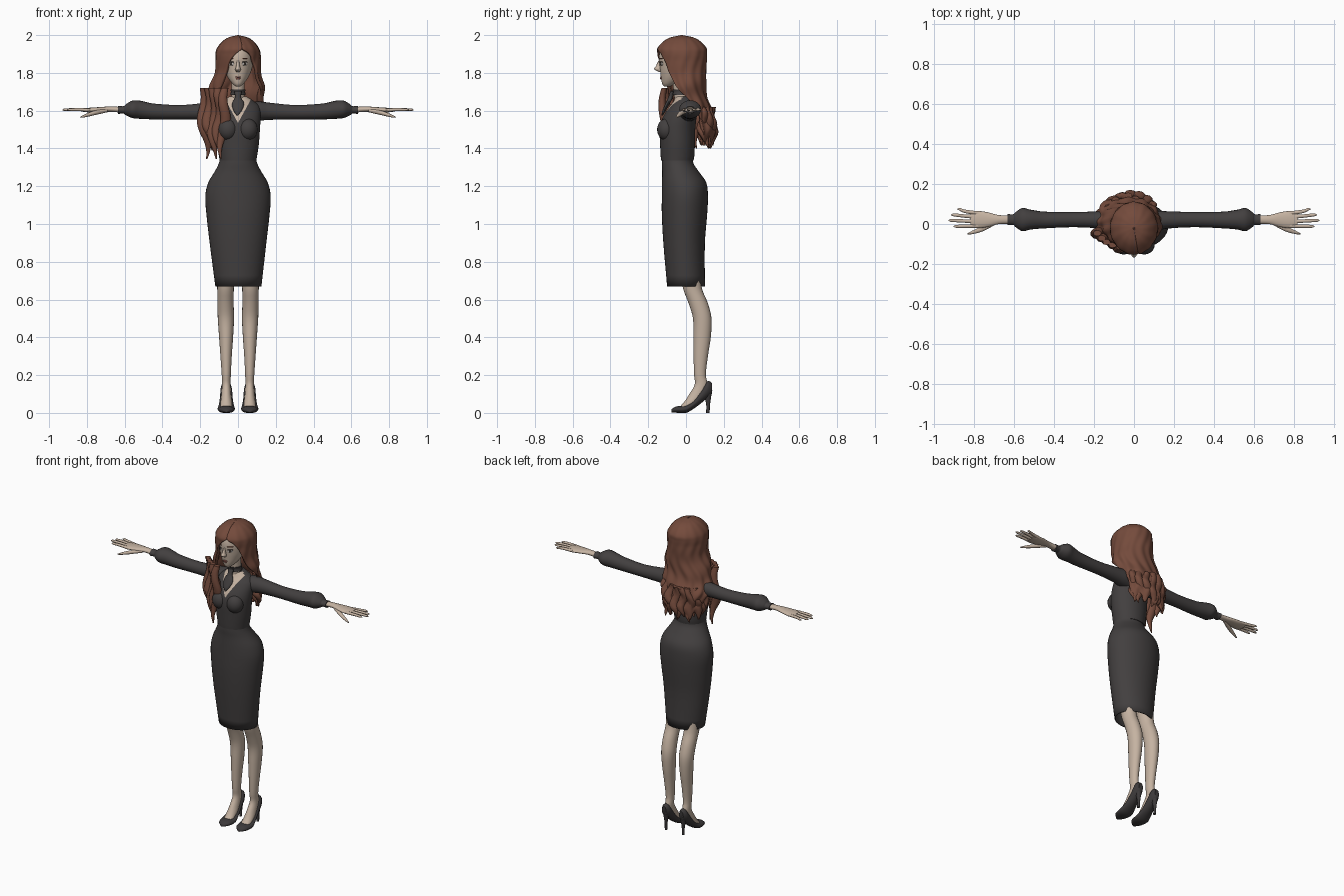
import bpy, bmesh, math
from math import sin, cos, pi
from mathutils import Vector
from mathutils.bvhtree import BVHTree

cube = bpy.data.objects.get("Cube")
if cube:
    bpy.data.objects.remove(cube)


def material(name, r, g, b):
    m = bpy.data.materials.new(name)
    m.use_nodes = True
    m.diffuse_color = (r, g, b, 1)
    node = next(n for n in m.node_tree.nodes if n.type == 'BSDF_PRINCIPLED')
    node.inputs["Base Color"].default_value = (r, g, b, 1)
    node.inputs["Roughness"].default_value = 0.8
    return m


SKIN = material("skin", .56, .45, .36)
CLOTH = material("charcoal cloth", .055, .05, .05)
HAIR = material("auburn hair", .175, .07, .045)
SHOE = material("dark leather", .045, .041, .042)
WHITE = material("eye white", .6, .56, .52)
IRIS = material("dark iris", .04, .03, .025)
LIPS = material("lips", .3, .11, .09)


def smooth_rows(rows, steps):
    """Smoothly resample rows whose first value is the position along the axis."""
    n = len(rows)

    def slope(i, k):
        a, b = rows[max(i - 1, 0)], rows[min(i + 1, n - 1)]
        return (b[k] - a[k]) / (b[0] - a[0])
    out = []
    for i in range(n - 1):
        p, q = rows[i], rows[i + 1]
        h = q[0] - p[0]
        for s in range(steps):
            t = s / steps
            row = [p[0] + h * t]
            for k in range(1, len(p)):
                row.append((2*t**3 - 3*t*t + 1) * p[k] + (t**3 - 2*t*t + t) * h * slope(i, k)
                           + (3*t*t - 2*t**3) * q[k] + (t**3 - t*t) * h * slope(i + 1, k))
            out.append(row)
    return out + [list(rows[-1])]


def skin_rings(name, rings, mats, closed=True, cap=True, mirror=False):
    """Join rings of points into one smooth surface."""
    bm = bmesh.new()
    loops = [[bm.verts.new(p) for p in ring] for ring in rings]
    n = len(loops[0])
    for a, b in zip(loops, loops[1:]):
        for j in range(n if closed else n - 1):
            k = (j + 1) % n
            bm.faces.new((a[j], a[k], b[k], b[j]))
    if cap:
        bm.faces.new(loops[0][::-1])
        bm.faces.new(loops[-1])
    if closed:
        bmesh.ops.recalc_face_normals(bm, faces=bm.faces)
    mesh = bpy.data.meshes.new(name)
    bm.to_mesh(mesh)
    bm.free()
    for m in mats:
        mesh.materials.append(m)
    mesh.polygons.foreach_set("use_smooth", [True] * len(mesh.polygons))
    mesh.set_sharp_from_angle(angle=math.radians(55))
    ob = bpy.data.objects.new(name, mesh)
    bpy.context.collection.objects.link(ob)
    if mirror:
        ob.modifiers.new("mirror", 'MIRROR')
    return ob


def loft(name, rows, mat, axis='z', n=20, steps=4, **options):
    """Ellipse sections: position, two centre values, two radii."""
    rings = []
    for t, u, v, ru, rv in smooth_rows(rows, steps):
        ring = []
        for j in range(n):
            a = 2 * pi * j / n
            p, q = u + max(ru, .001) * sin(a), v - max(rv, .001) * cos(a)
            ring.append({'z': (p, q, t), 'x': (t, p, q), 'y': (p, t, q)}[axis])
        rings.append(ring)
    return skin_rings(name, rings, [mat], **options)


def ellipsoid(name, loc, size, mat, facing=None):
    bpy.ops.mesh.primitive_uv_sphere_add(segments=20, ring_count=12, location=loc)
    ob = bpy.context.object
    ob.name = name
    ob.scale = size
    if facing:
        ob.rotation_euler = facing.to_track_quat('-Y', 'Z').to_euler()
    ob.data.materials.append(mat)
    bpy.ops.object.shade_smooth()
    return ob


# Skirt, open at the hem
skirt = loft("pencil_skirt", [
    (.67, .002, 0, .122, .1), (.9, 0, -.01, .15, .11), (1.05, 0, -.008, .167, .12),
    (1.15, 0, -.006, .173, .122), (1.22, 0, -.01, .157, .117), (1.28, 0, -.03, .122, .096),
    (1.32, 0, -.044, .102, .084), (1.36, 0, -.047, .093, .08)], CLOTH, n=40, cap=False)
skirt.modifiers.new("hem", 'SOLIDIFY').thickness = .006

# Blouse, with a V neck cut into its front
blouse = loft("blouse", [
    (1.335, 0, -.046, .097, .086), (1.36, 0, -.045, .101, .089), (1.42, 0, -.045, .11, .092),
    (1.5, 0, -.045, .116, .094), (1.56, 0, -.035, .119, .09), (1.62, 0, -.012, .115, .077),
    (1.65, 0, -.006, .085, .06), (1.675, 0, -.01, .045, .045)], CLOTH, n=40)
blouse.data.materials.append(SKIN)
bm = bmesh.new()
bm.from_mesh(blouse.data)
for side in (1, -1):
    bmesh.ops.bisect_plane(bm, geom=bm.verts[:] + bm.edges[:] + bm.faces[:],
                           plane_co=(0, 0, 1.535), plane_no=(side, 0, -.55))
for f in bm.faces:
    c = f.calc_center_median()
    if c.y < -.02 and abs(c.x) < .55 * (c.z - 1.535):
        f.material_index = 1
bm.to_mesh(blouse.data)
bm.free()
for side, label in ((1, "left"), (-1, "right")):
    ellipsoid(label + "_bust", (side * .052, -.103, 1.5), (.052, .05, .058), CLOTH)

# Sleeves and cuffs
loft("sleeves", [
    (.03, .01, 1.59, .05, .05), (.1, .014, 1.597, .053, .052), (.16, .02, 1.597, .044, .046),
    (.3, .022, 1.592, .038, .038), (.45, .02, 1.596, .042, .042), (.52, .022, 1.605, .05, .048),
    (.56, .022, 1.607, .058, .046), (.595, .022, 1.605, .036, .028),
    (.605, .022, 1.604, .027, .02), (.635, .022, 1.604, .028, .021)], CLOTH, 'x', mirror=True)

# Hands
loft("palms", [
    (.62, .022, 1.605, .021, .015), (.68, .022, 1.608, .023, .014), (.73, .022, 1.606, .036, .013),
    (.78, .022, 1.603, .043, .013), (.82, .022, 1.603, .036, .009)], SKIN, 'x', mirror=True)
for label, y0, y1, tip in (("little", .054, .074, .885), ("ring", .034, .046, .917),
                           ("middle", .012, .018, .93), ("index", -.01, -.012, .905)):
    loft(label + "_fingers", [
        (.78, y0, 1.603, .01, .009), (.85, (y0 + y1) / 2, 1.606, .009, .008),
        (tip - .01, y1, 1.605, .007, .006), (tip, y1, 1.604, .002, .002)],
        SKIN, 'x', n=10, mirror=True)
loft("thumbs", [
    (.69, .01, 1.602, .012, .01), (.76, -.024, 1.588, .014, .012),
    (.81, -.042, 1.573, .009, .008), (.835, -.05, 1.565, .003, .003)], SKIN, 'x', n=10, mirror=True)

# Legs run down into the shoes
loft("legs", [
    (.035, .062, 0, .03, .03), (.06, .062, .03, .03, .038), (.1, .062, .06, .026, .042),
    (.15, .062, .08, .023, .034), (.2, .062, .074, .024, .031), (.3, .063, .078, .03, .038),
    (.4, .063, .085, .037, .046), (.5, .064, .086, .043, .049), (.58, .066, .065, .043, .051),
    (.66, .066, .034, .044, .05), (.82, .066, .01, .052, .055)], SKIN, mirror=True)
loft("shoes", [
    (-.077, .062, .011, .012, .008), (-.055, .062, .017, .036, .016), (0, .062, .021, .046, .021),
    (.04, .062, .045, .039, .023), (.08, .062, .087, .033, .036), (.115, .062, .125, .029, .044),
    (.138, .062, .13, .015, .028)], SHOE, 'y', mirror=True)
loft("stiletto_heels", [
    (0, .062, .116, .008, .009), (.05, .062, .117, .009, .011), (.12, .062, .113, .022, .026)],
    SHOE, n=12, mirror=True)

# Neck, choker and hanging tie
loft("neck", [(1.63, 0, -.015, .045, .042), (1.68, 0, -.026, .035, .037),
              (1.78, 0, -.035, .036, .04)], SKIN)
loft("choker", [(1.683, 0, -.028, .041, .043), (1.7, 0, -.029, .038, .041),
                (1.712, 0, -.03, .041, .043)], CLOTH)
loft("neck_tie", [(1.575, -.004, -.126, .003, .004), (1.6, -.002, -.116, .022, .009),
                  (1.64, 0, -.096, .032, .012), (1.67, 0, -.082, .016, .012),
                  (1.705, 0, -.072, .022, .01)], CLOTH, n=12)

# Head
head = loft("head", [
    (1.728, 0, -.1, .012, .015), (1.74, 0, -.092, .027, .033), (1.765, 0, -.075, .047, .056),
    (1.795, 0, -.057, .064, .078), (1.83, 0, -.046, .076, .093), (1.88, 0, -.04, .081, .104),
    (1.93, 0, -.03, .078, .1), (1.965, 0, -.025, .05, .065), (1.975, 0, -.025, .02, .03)],
    SKIN, n=32)
loft("nose", [(1.806, 0, -.138, .01, .008), (1.819, 0, -.147, .015, .021),
              (1.835, 0, -.144, .01, .016), (1.865, 0, -.138, .006, .008)], SKIN, n=12)

# Facial details lie on the face as thin plates
tree = BVHTree.FromPolygons([v.co for v in head.data.vertices],
                            [p.vertices[:] for p in head.data.polygons])


def on_face(name, x, z, w, h, mat, lift=0):
    hit, normal, _, _ = tree.ray_cast(Vector((x, -1, z)), Vector((0, 1, 0)))
    ellipsoid(name, hit + normal * lift, (w, .004, h), mat, normal)


for side, label in ((1, "left"), (-1, "right")):
    on_face(label + "_eye", side * .035, 1.848, .017, .009, WHITE)
    on_face(label + "_iris", side * .035, 1.848, .008, .008, IRIS, .002)
    on_face(label + "_lashes", side * .036, 1.857, .019, .003, IRIS, .001)
    on_face(label + "_brow", side * .037, 1.877, .02, .003, HAIR)
on_face("upper_lip", 0, 1.778, .016, .004, LIPS, .001)
on_face("lower_lip", 0, 1.77, .013, .005, LIPS, .001)

# Hair body: height, centre, radii, and the opening angle on each side of the face
hair_rows = [
    (1.44, -.025, .055, .125, .09, 2.0, 1.5), (1.5, -.028, .045, .145, .108, 2.0, 1.35),
    (1.58, -.032, .025, .158, .115, 1.95, 1.1), (1.65, -.022, .002, .158, .117, 1.75, .8),
    (1.72, -.008, -.01, .145, .115, 1.25, .65), (1.8, 0, -.016, .123, .125, .95, .58),
    (1.86, 0, -.02, .119, .128, .78, .4), (1.9, 0, -.021, .119, .131, .55, .1),
    (1.93, 0, -.022, .111, .13, .22, -.18), (1.965, 0, -.022, .084, .1, .2, -.2),
    (1.988, 0, -.022, .05, .06, .2, -.2), (2, 0, -.022, .002, .002, .2, -.2)]
rings = []
for z, cx, cy, rx, ry, left, right in smooth_rows(hair_rows, 6):
    low = min(max((1.9 - z) / .3, 0), 1)
    ring = []
    for j in range(97):
        a = left + (2 * pi - right - left) * j / 96
        wave = 1 + (.012 + .022 * low) * sin(13 * a + 2 * sin(22 * z))
        wave += .045 * low * sin(48 * z + 1.2 * sin(2 * a))
        drop = .025 * max(0, (1.52 - z) / .08) * sin(11 * a)
        ring.append((cx + rx * wave * sin(a), cy - ry * wave * cos(a), z + drop))
    rings.append(ring)
hair = skin_rings("hair", rings, [HAIR], closed=False, cap=False)
hair.modifiers.new("thickness", 'SOLIDIFY').thickness = .016


# Loose wavy locks
def lock(name, x, y, bottom, top, width, phase, lean=0):
    rows = []
    for i in range(9):
        t = i / 8
        w = width * min(1, .12 + 2.2 * t) * (1 - .35 * t ** 4)
        rows.append((bottom + (top - bottom) * t, x + .012 * sin(9 * t + phase) + lean * t,
                     y + .01 * cos(8 * t + phase), w, w * .75))
    loft(name, rows, HAIR, n=10, steps=3)


for i in range(5):
    lock(f"front_lock_{i + 1}", -.165 + .019 * i, -.045 - .018 * i, 1.345 + .022 * ((i * 2) % 4),
         1.72, .03, i * .8, .012 * (i - 2))
for i in range(8):
    a = 2.0 + .38 * i
    lock(f"back_lock_{i + 1}", -.025 + .115 * sin(a), .05 - .09 * cos(a),
         1.43 - .03 * (i % 2), 1.62, .03, i * 1.1)
